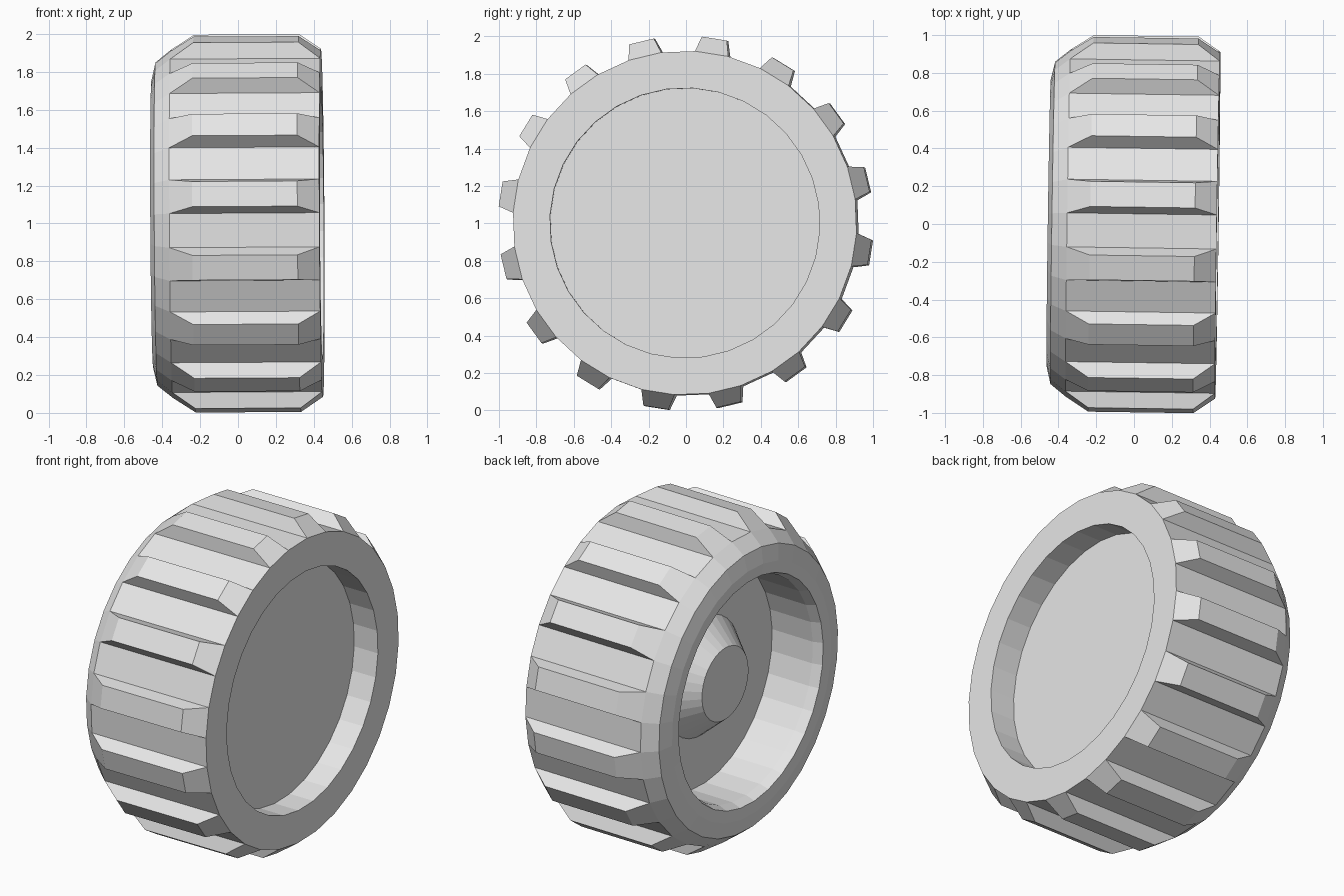
import bpy
import bmesh
from math import cos, sin, radians
from mathutils import Matrix, Vector

if "Cube" in bpy.data.objects:
    bpy.data.objects.remove(bpy.data.objects["Cube"], do_unlink=True)

SIDES = 32
STEP = 360 / SIDES
START = 13.5 - STEP / 2          # the first facet carries a tread block

# The axle leans very slightly off the x axis
PLACE = (Matrix.Translation((0, 0, 1))
         @ Matrix.Rotation(-0.0145, 4, 'Z') @ Matrix.Rotation(-0.006, 4, 'Y'))

grey = bpy.data.materials.new("plain_grey")
grey.use_nodes = True
grey.diffuse_color = (0.8, 0.8, 0.8, 1)
grey.node_tree.nodes["Principled BSDF"].inputs["Base Color"].default_value = (0.8, 0.8, 0.8, 1)


def lathe(profile, cap_first, cap_last):
    """Spin (x, radius) points around the axle; returns the mesh and its bands of faces."""
    bm = bmesh.new()
    rings = []
    for x, r in profile:
        angles = [radians(START + STEP * i) for i in range(SIDES)]
        rings.append([bm.verts.new((x, r * cos(a), r * sin(a))) for a in angles])
    bands = []
    for a, b in zip(rings, rings[1:]):
        bands.append([bm.faces.new((a[i], a[(i + 1) % SIDES], b[(i + 1) % SIDES], b[i]))
                      for i in range(SIDES)])
    if cap_first:
        bm.faces.new(rings[0])
    if cap_last:
        bm.faces.new(rings[-1])
    bmesh.ops.recalc_face_normals(bm, faces=bm.faces)
    return bm, bands


def finish(name, bm):
    bmesh.ops.recalc_face_normals(bm, faces=bm.faces)
    mesh = bpy.data.meshes.new(name)
    bm.to_mesh(mesh)
    bm.free()
    mesh.transform(PLACE)
    mesh.materials.append(grey)
    obj = bpy.data.objects.new(name, mesh)
    bpy.context.collection.objects.link(obj)
    return obj


# Tyre: shallow recess, flat face, tread band, rounded shoulder, deep recess
TREAD_BAND = 2
bm, bands = lathe([(0.28, 0.722), (0.443, 0.722), (0.443, 0.92), (-0.349, 0.92),
                   (-0.43, 0.855), (-0.452, 0.76), (-0.447, 0.69), (-0.39, 0.67),
                   (-0.11, 0.67)], True, True)

# Tread blocks: raise every second facet and taper it on all sides
for face in bands[TREAD_BAND][::2]:
    face.normal_update()
    normal = face.normal.copy()
    side = normal.cross(Vector((1, 0, 0))).normalized()
    middle = face.calc_center_median()
    block = bmesh.ops.extrude_discrete_faces(bm, faces=[face])["faces"][0]
    for v in block.verts:
        across = 0.0675 if (v.co - middle).dot(side) > 0 else -0.0675
        along = 0.328 if v.co.x > middle.x else -0.227
        v.co = Vector((along, middle.y, middle.z)) + side * across + normal * 0.083
finish("tyre", bm)

# Hub: tapered boss standing on the floor of the deep recess
bm, bands = lathe([(-0.11, 0.36), (-0.27, 0.222)], False, True)
for face in bm.faces:
    face.normal_update()
hub = finish("hub", bm)
